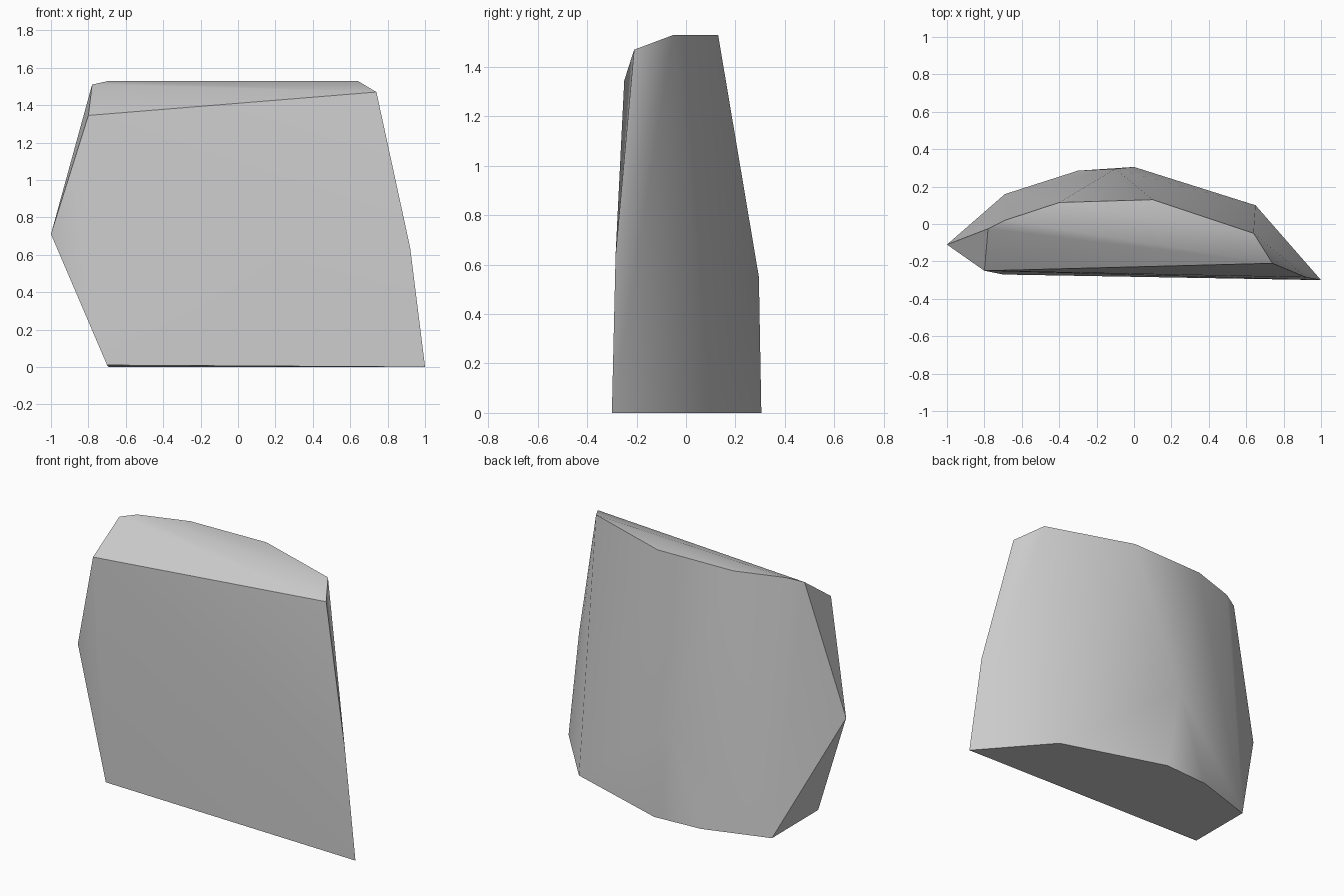
import bpy
import bmesh
import math

cube = bpy.data.objects.get("Cube")
if cube:
    bpy.data.objects.remove(cube, do_unlink=True)

# Stone colour
stone = bpy.data.materials.new("stone grey")
stone.use_nodes = True
grey = (0.6, 0.6, 0.6, 1)
stone.diffuse_color = grey
stone.node_tree.nodes["Principled BSDF"].inputs["Base Color"].default_value = grey

# Corner points of the chipped slab
base = [(1, -.3), (.65, .1), (0, .305), (-.3, .285), (-.69, .16)]
crown = [(.64, -.05), (.1, .13), (-.4, .115), (-.69, .02)]
front = [(-.8, -.25, 1.345), (.74, -.21, 1.47), (.92, -.285, .64), (-.7, -.27, .01)]
side_tip = (-1, -.11, .71)
back_bulge = (-.1, .295, .55)
crown_corner = (-.78, -.025, 1.51)

points = [(x, y, 0) for x, y in base] + [(x, y, 1.53) for x, y in crown]
points += front + [side_tip, back_bulge, crown_corner]

# Faceted body wrapped around the corners
bm = bmesh.new()
for p in points:
    bm.verts.new(p)
hull = bmesh.ops.convex_hull(bm, input=bm.verts)
loose = [v for v in bm.verts if not v.link_faces]
bmesh.ops.delete(bm, geom=loose, context='VERTS')
bmesh.ops.dissolve_limit(bm, angle_limit=math.radians(1.5),
                         verts=bm.verts, edges=bm.edges)
bmesh.ops.recalc_face_normals(bm, faces=bm.faces)
mesh = bpy.data.meshes.new("rock_slab")
bm.to_mesh(mesh)
bm.free()
mesh.materials.append(stone)

rock = bpy.data.objects.new("rock_slab", mesh)
bpy.context.collection.objects.link(rock)
bpy.context.view_layer.objects.active = rock
rock.select_set(True)

# Soft shading over the gentle bends, crisp edges elsewhere
bpy.ops.object.shade_smooth_by_angle(angle=math.radians(40))
weighted = rock.modifiers.new("weighted normals", 'WEIGHTED_NORMAL')
weighted.keep_sharp = True
